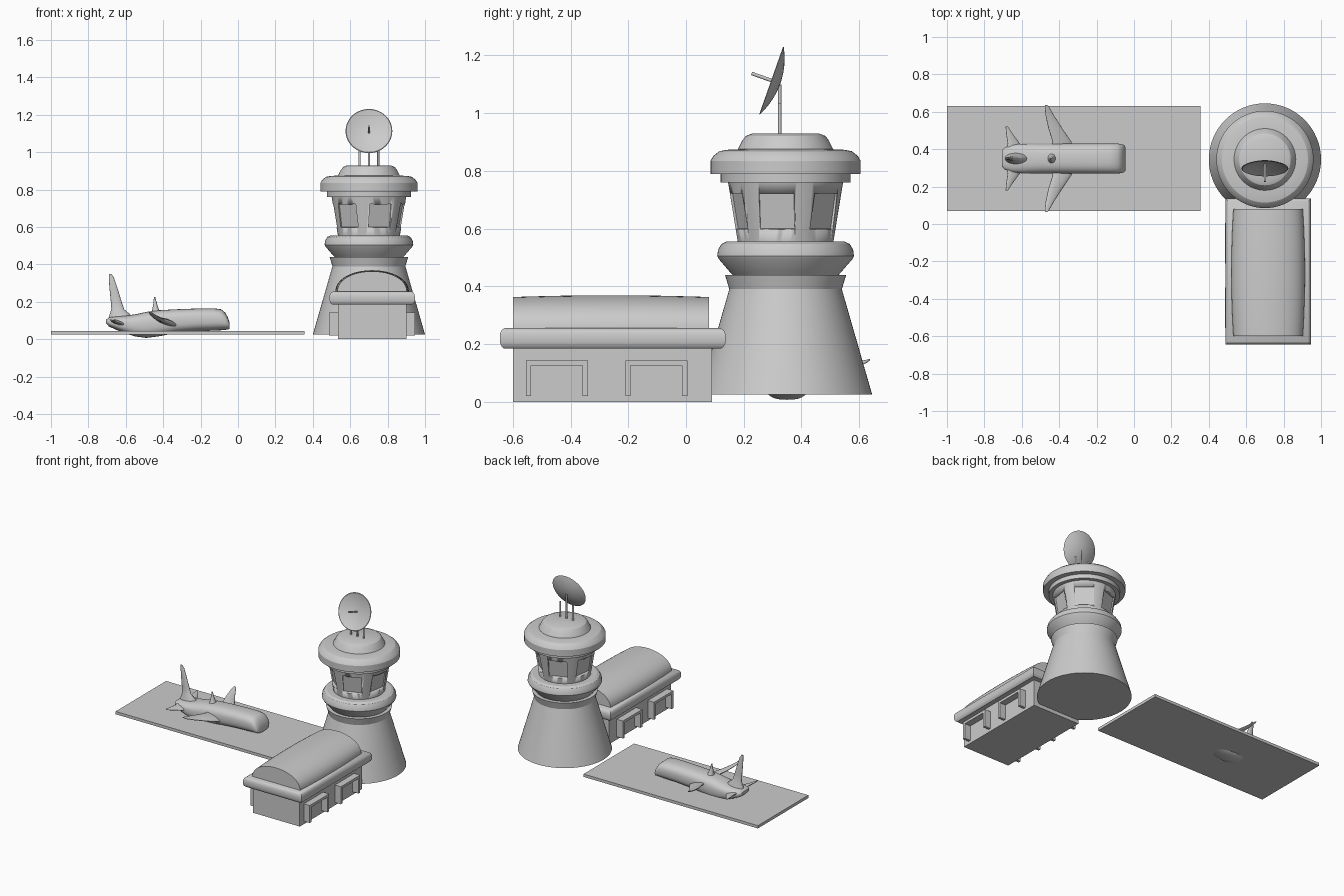
import bpy, bmesh
from math import sin, cos, pi, radians
from mathutils import Matrix, Vector

TOWER = (0.70, 0.345)
PLANE_Y = 0.35


def loft(name, rings, matrix=None, angle=35):
    """Skin equal-length rings of points and cap both ends."""
    bm = bmesh.new()
    vr = [[bm.verts.new(p) for p in ring] for ring in rings]
    n = len(rings[0])
    for a, b in zip(vr, vr[1:]):
        for i in range(n):
            bm.faces.new((a[i], a[(i + 1) % n], b[(i + 1) % n], b[i]))
    bm.faces.new(vr[0][::-1])
    bm.faces.new(vr[-1])
    if matrix:
        bm.transform(matrix)
    bmesh.ops.recalc_face_normals(bm, faces=bm.faces)
    me = bpy.data.meshes.new(name)
    bm.to_mesh(me)
    bm.free()
    ob = bpy.data.objects.new(name, me)
    bpy.context.collection.objects.link(ob)
    bpy.ops.object.select_all(action='DESELECT')
    ob.select_set(True)
    bpy.context.view_layer.objects.active = ob
    bpy.ops.object.shade_smooth_by_angle(angle=radians(angle))
    return ob


def lathe(name, profile, x=0, y=0, n=64, matrix=None, angle=25):
    rings = [[(x + r * cos(2 * pi * i / n), y + r * sin(2 * pi * i / n), z)
              for i in range(n)] for r, z in profile]
    return loft(name, rings, matrix, angle)


def rect(x0, x1, y0, y1, z, d=0):
    return [(x0 + d, y0 + d, z), (x1 - d, y0 + d, z), (x1 - d, y1 - d, z), (x0 + d, y1 - d, z)]


def box(name, x0, x1, y0, y1, z0, z1, matrix=None):
    return loft(name, [rect(x0, x1, y0, y1, z0), rect(x0, x1, y0, y1, z1)], matrix)


def oval(a, b, n=32, e=2.0):
    """Superellipse points with half sizes a, b."""
    pts = []
    for i in range(n):
        c, s = cos(2 * pi * i / n), sin(2 * pi * i / n)
        pts.append((a * abs(c) ** (2 / e) * (1 if c >= 0 else -1),
                    b * abs(s) ** (2 / e) * (1 if s >= 0 else -1)))
    return pts


# Runway
box("runway", -1.0, 0.355, 0.07, 0.63, 0.025, 0.045)

# Control tower
lathe("tower_base", [(0.30, 0.025), (0.195, 0.39), (0.21, 0.44)], *TOWER)
lathe("tower_collar", [(0.18, 0.435), (0.195, 0.452), (0.232, 0.495), (0.237, 0.505),
                       (0.234, 0.527), (0.222, 0.547), (0.205, 0.555)], *TOWER)
cab = lathe("tower_cab", [(0.165, 0.55), (0.20, 0.765)], *TOWER)
lathe("tower_ring", [(0.225, 0.76), (0.225, 0.795)], *TOWER)
lathe("tower_roof", [(0.26, 0.79), (0.26, 0.835), (0.25, 0.852), (0.23, 0.868), (0.205, 0.873),
                     (0.165, 0.875), (0.15, 0.905), (0.138, 0.921), (0.115, 0.93)], *TOWER)

# Recessed cab windows
for k in range(6):
    m = (Matrix.Translation((*TOWER, 0.662)) @ Matrix.Rotation(radians(-10 + 60 * k), 4, 'Z')
         @ Matrix.Translation((0.163, 0, 0)) @ Matrix.Rotation(radians(9.7), 4, 'Y'))
    cutter = box("window_cutter", 0, 0.08, -0.061, 0.061, -0.063, 0.063, m)
    cutter.hide_render = True
    bpy.context.view_layer.objects.active = cab
    mod = cab.modifiers.new("window", 'BOOLEAN')
    mod.object = cutter
    mod.solver = 'EXACT'
    bpy.ops.object.modifier_apply(modifier=mod.name)
    bpy.data.objects.remove(cutter)

# Radar dish, feed rod and mast rods
tilt = Matrix.Translation((0.70, 0.297, 1.113)) @ Matrix.Rotation(radians(70.6), 4, 'X')
back = [(0.125 * t, -0.032 * (1 - t * t)) for t in (0.05, 0.3, 0.5, 0.7, 0.85, 0.95, 1)]
front = [(0.121 * t, 0.002 - 0.024 * (1 - t * t)) for t in (1, 0.9, 0.75, 0.55, 0.3, 0.05)]
lathe("radar_dish", back + front, matrix=tilt, angle=40)
lathe("radar_feed", [(0.006, -0.024), (0.006, 0.074)], n=12, matrix=tilt)
for dx, top in ((-0.05, 1.035), (0, 1.10), (0.05, 1.035)):
    lathe("radar_mast", [(0.006, 0.92), (0.006, top)], 0.70 + dx, 0.325, n=12)

# Terminal walls, eaves and barrel roof
box("terminal_walls", 0.535, 0.90, -0.60, 0.09, 0, 0.19)
loft("terminal_eaves", [rect(0.49, 0.945, -0.645, 0.137, z, d) for z, d in
                        ((0.185, 0.014), (0.192, 0.006), (0.205, 0), (0.235, 0),
                         (0.248, 0.006), (0.255, 0.016))])
vault = []
for i in range(13):
    t = i / 12
    bulge = 4 * t * (1 - t)
    w, h = 0.186 + 0.011 * bulge, 0.113 + 0.006 * bulge
    vault.append([(0.717 + w * cos(pi * j / 24), -0.60 + 0.68 * t, 0.25 + h * sin(pi * j / 24) ** 0.9)
                  for j in range(25)])
loft("terminal_vault", vault)

# Door surrounds on both long sides
for x0, x1 in ((0.487, 0.54), (0.895, 0.946)):
    for y in (-0.555, -0.21):
        box("door_post", x0, x1, y, y + 0.018, 0.02, 0.143)
        box("door_post", x0, x1, y + 0.197, y + 0.215, 0.02, 0.143)
        box("door_lintel", x0, x1, y + 0.018, y + 0.197, 0.125, 0.143)

# Airliner fuselage: x, half width, bottom, top
body = [(-0.705, 0.045, 0.085, 0.105), (-0.69, 0.06, 0.068, 0.116), (-0.65, 0.075, 0.05, 0.122),
        (-0.60, 0.079, 0.03, 0.126), (-0.55, 0.08, 0.015, 0.133), (-0.49, 0.08, 0.007, 0.146),
        (-0.42, 0.08, 0.016, 0.155), (-0.33, 0.08, 0.034, 0.160), (-0.22, 0.08, 0.043, 0.164),
        (-0.13, 0.08, 0.046, 0.165), (-0.09, 0.08, 0.048, 0.160), (-0.068, 0.078, 0.05, 0.142),
        (-0.053, 0.073, 0.052, 0.115), (-0.045, 0.06, 0.056, 0.088)]
loft("airliner_fuselage", [[(x, PLANE_Y + a, (lo + hi) / 2 + b) for a, b in oval(w, (hi - lo) / 2, e=2.7)]
                           for x, w, lo, hi in body], angle=50)

# Wings and tailplanes: offset, x, chord, z, thickness
wing = [(0.05, -0.385, 0.13, 0.085, 0.034), (0.09, -0.385, 0.10, 0.095, 0.03),
        (0.16, -0.42, 0.075, 0.108, 0.022), (0.23, -0.45, 0.045, 0.126, 0.014),
        (0.275, -0.465, 0.024, 0.14, 0.009), (0.287, -0.47, 0.01, 0.146, 0.005)]
tail = [(0.03, -0.645, 0.09, 0.088, 0.03), (0.08, -0.643, 0.065, 0.09, 0.022),
        (0.13, -0.665, 0.036, 0.096, 0.013), (0.17, -0.68, 0.013, 0.102, 0.006)]
for name, secs in (("airliner_wing", wing), ("airliner_tailplane", tail)):
    for s in (-1, 1):
        loft(name, [[(x + a, PLANE_Y + s * o, z + b - 0.3 * a) for a, b in oval(c / 2, t / 2, 20)]
                    for o, x, c, z, t in secs], angle=60)

# Tail fin and small dorsal fin: z, x, chord, thickness
fin = [(0.09, -0.63, 0.13, 0.07), (0.13, -0.63, 0.115, 0.055), (0.16, -0.643, 0.068, 0.032),
       (0.20, -0.651, 0.058, 0.024), (0.27, -0.665, 0.044, 0.018), (0.33, -0.677, 0.028, 0.012),
       (0.35, -0.684, 0.012, 0.006)]
dorsal = [(0.14, -0.438, 0.05, 0.06), (0.165, -0.441, 0.032, 0.038), (0.19, -0.443, 0.02, 0.022),
          (0.225, -0.446, 0.007, 0.007)]
for name, secs in (("airliner_tail_fin", fin), ("airliner_dorsal_fin", dorsal)):
    loft(name, [[(x + a, PLANE_Y + b, z) for a, b in oval(c / 2, t / 2, 20)]
                for z, x, c, t in secs], angle=60)
